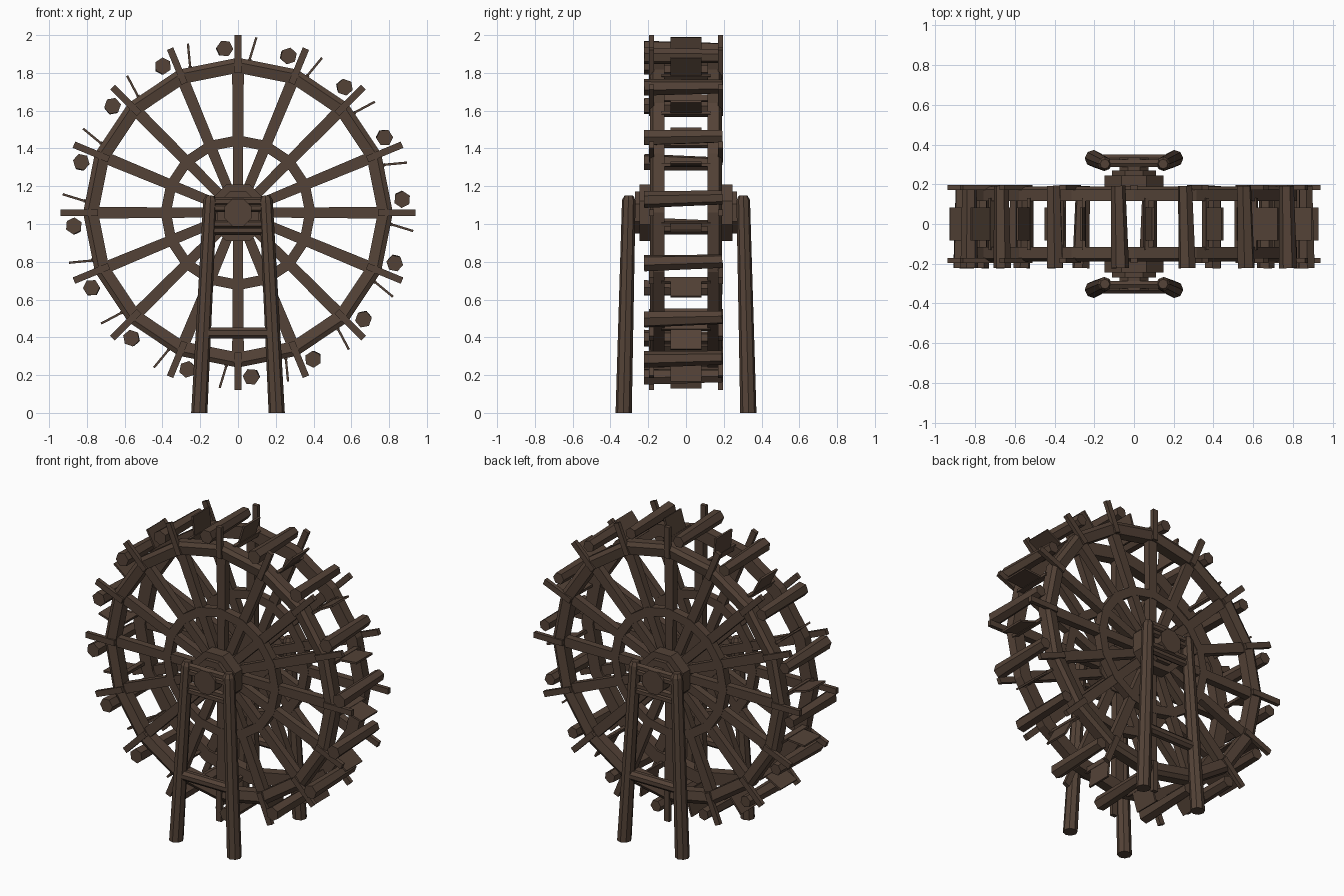
import bpy, bmesh, math
from mathutils import Vector, Matrix

if "Cube" in bpy.data.objects:
    bpy.data.objects.remove(bpy.data.objects["Cube"])

wood = bpy.data.materials.new("dark brown wood")
wood.diffuse_color = (0.088, 0.055, 0.038, 1)
wood.use_nodes = True
wood.node_tree.nodes["Principled BSDF"].inputs["Base Color"].default_value = wood.diffuse_color
CZ = 1.06          # wheel centre height
N = 16             # spokes
STEP = 2 * math.pi / N


def finish(bm, name):
    bmesh.ops.recalc_face_normals(bm, faces=bm.faces)
    me = bpy.data.meshes.new(name)
    bm.to_mesh(me)
    bm.free()
    me.materials.append(wood)
    ob = bpy.data.objects.new(name, me)
    bpy.context.collection.objects.link(ob)
    return ob


def on_wheel(r, a, y):
    return Vector((r * math.cos(a), y, CZ + r * math.sin(a)))


def box(bm, centre, angle, length, ysize, thick, taper=1.0):
    """Box whose length points along an angle in the wheel plane."""
    v = bmesh.ops.create_cube(bm, size=1)["verts"]
    for p in v:
        k = taper if p.co.x > 0 else 1
        p.co = Vector((p.co.x * length, p.co.y * ysize, p.co.z * thick * k))
    bmesh.ops.transform(bm, verts=v, matrix=Matrix.Translation(centre) @ Matrix.Rotation(-angle, 4, 'Y'))


def log(bm, a, b, r1, r2, sides, turn=0.0):
    """Round timber from point a to point b."""
    a, b = Vector(a), Vector(b)
    d = b - a
    m = Matrix.Translation((a + b) / 2) @ d.to_track_quat('Z', 'Y').to_matrix().to_4x4() @ Matrix.Rotation(turn, 4, 'Z')
    bmesh.ops.create_cone(bm, cap_ends=True, segments=sides, radius1=r1, radius2=r2, depth=d.length, matrix=m)


def ring(bm, profile):
    """Sweep a closed (radius, y) profile round the wheel centre."""
    loops = [[bm.verts.new(on_wheel(r, i * STEP, y)) for r, y in profile] for i in range(N)]
    n = len(profile)
    for i in range(N):
        p, q = loops[i], loops[(i + 1) % N]
        for j in range(n):
            bm.faces.new((p[j], p[(j + 1) % n], q[(j + 1) % n], q[j]))


for s, side in ((-1, "front"), (1, "back")):
    # outer rim with a stepped face, and the inner brace ring
    bm = bmesh.new()
    ring(bm, [(0.74, s * 0.115), (0.82, s * 0.115), (0.82, s * 0.175), (0.795, s * 0.19), (0.74, s * 0.18)])
    finish(bm, side + "_outer_rim")
    bm = bmesh.new()
    ring(bm, [(0.355, s * 0.125), (0.41, s * 0.125), (0.41, s * 0.175), (0.355, s * 0.175)])
    finish(bm, side + "_inner_ring")

    # spokes with narrower tips past the rim
    bm = bmesh.new()
    for i in range(N):
        a = i * STEP
        box(bm, on_wheel(0.42, a, s * 0.15), a, 0.7, 0.045, 0.05, 1.25)
        box(bm, on_wheel(0.84, a, s * 0.183), a, 0.20, 0.025, 0.036)
    finish(bm, side + "_spokes")

    # hub plates and axle stub
    bm = bmesh.new()
    t = math.pi / 8
    log(bm, (0, s * 0.12, CZ), (0, s * 0.245, CZ), 0.162, 0.162, 8, t)
    log(bm, (0, s * 0.24, CZ), (0, s * 0.27, CZ), 0.12, 0.12, 8, t)
    finish(bm, side + "_hub")
    bm = bmesh.new()
    log(bm, (0, s * 0.12, CZ), (0, s * 0.335, CZ), 0.078, 0.078, 8, t)
    finish(bm, side + "_axle")

    # support legs with a short chamfered top
    bm = bmesh.new()
    for x in (-1, 1):
        foot = Vector((x * 0.205, s * 0.33, 0))
        top = Vector((x * 0.148, s * 0.303, 1.125))
        log(bm, foot, top, 0.043, 0.036, 8, t)
        log(bm, top, top + (top - foot) * 0.022, 0.036, 0.024, 8, t)
    for v in bm.verts:
        if v.co.z < 0.02:
            v.co.z = 0
    finish(bm, side + "_legs")

    # cross bars between the legs, and those holding the axle
    bm = bmesh.new()
    log(bm, (-0.18, s * 0.32, 0.423), (0.18, s * 0.32, 0.423), 0.032, 0.032, 8, t)
    for z in (0.965, 1.0, 1.12, 1.085):
        log(bm, (-0.15, s * 0.305, z), (0.15, s * 0.305, z), 0.022, 0.022, 6)
    finish(bm, side + "_cross_bars")

# hexagonal logs across the rims, beside every spoke
bm = bmesh.new()
for i in range(N):
    a = i * STEP + math.radians(4.6)
    log(bm, on_wheel(0.872, a, -0.222), on_wheel(0.868, a + 0.012, 0.192), 0.045, 0.037, 6, a)
finish(bm, "rim_logs")

# thin tilted paddles with a mounting slat at the root
bm = bmesh.new()
for i in range(N):
    a = i * STEP - math.radians(5)
    d = a - math.radians(12)
    box(bm, on_wheel(0.857, a, 0), d, 0.155, 0.165, 0.012)
    box(bm, on_wheel(0.80, a + 0.014, 0), d, 0.035, 0.26, 0.018)
finish(bm, "paddles")
